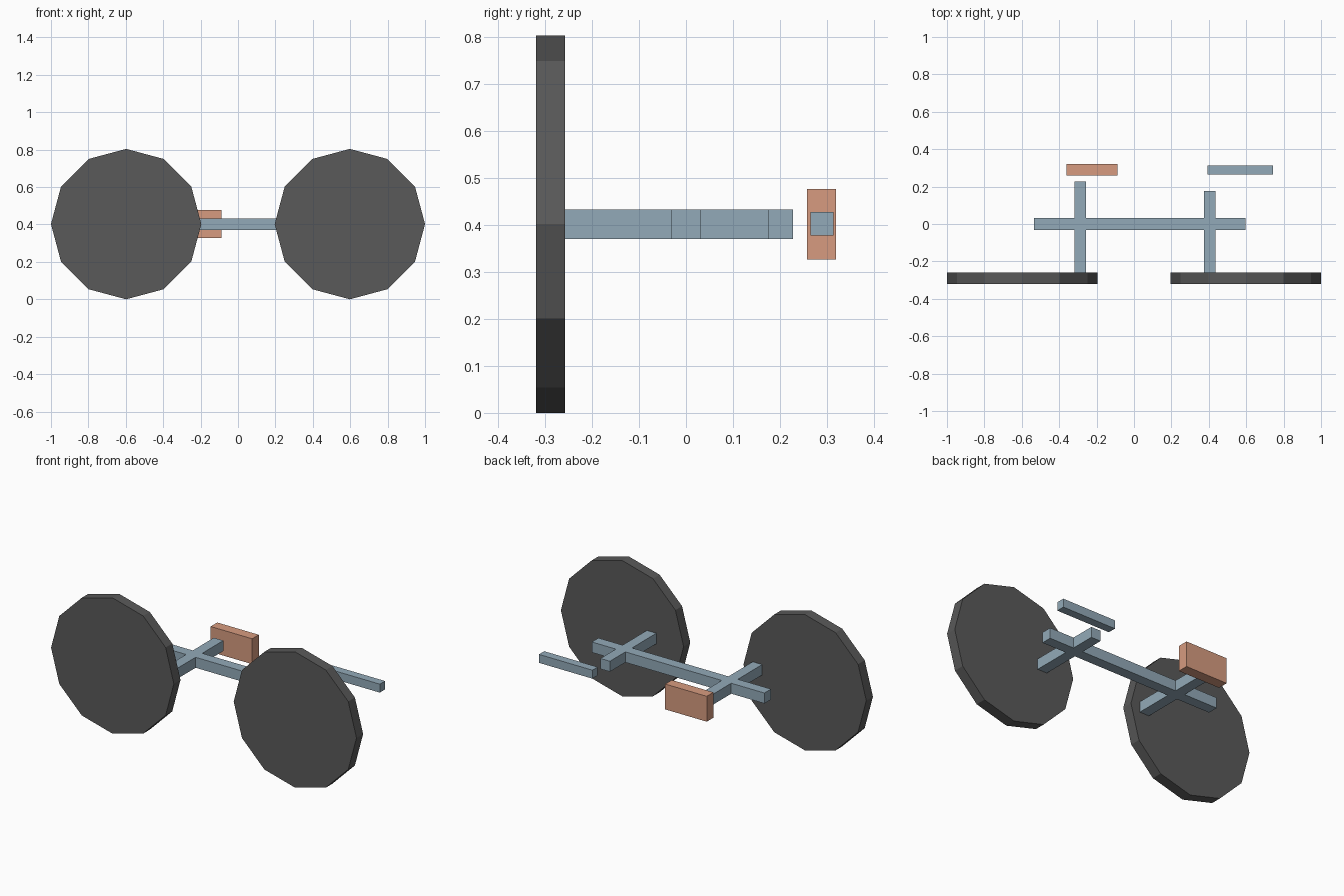
import bpy
import bmesh
from math import pi
from mathutils import Matrix

cube = bpy.data.objects.get("Cube")
if cube:
    bpy.data.objects.remove(cube, do_unlink=True)


def material(name, rgb):
    mat = bpy.data.materials.new(name)
    mat.use_nodes = True
    color = (*rgb, 1.0)
    mat.diffuse_color = color
    mat.node_tree.nodes["Principled BSDF"].inputs["Base Color"].default_value = color
    return mat


def finish(name, bm, mat):
    bmesh.ops.recalc_face_normals(bm, faces=bm.faces[:])
    mesh = bpy.data.meshes.new(name)
    bm.to_mesh(mesh)
    bm.free()
    mesh.materials.append(mat)
    obj = bpy.data.objects.new(name, mesh)
    bpy.context.collection.objects.link(obj)
    return obj


def box(name, x, y, z, mat):
    bm = bmesh.new()
    bmesh.ops.create_cube(bm, size=1)
    for v in bm.verts:
        v.co = [r[0] if c < 0 else r[1] for c, r in zip(v.co, (x, y, z))]
    return finish(name, bm, mat)


steel = material("blue grey", (0.29, 0.40, 0.48))
dark = material("dark grey", (0.10, 0.10, 0.10))
clay = material("clay orange", (0.68, 0.33, 0.215))

RADIUS = 0.402
WHEEL_FRONT, WHEEL_BACK = -0.32, -0.258

# Twelve-sided wheels, with a corner pointing sideways
for name, x in (("right_wheel", -0.598), ("left_wheel", 0.598)):
    bm = bmesh.new()
    bmesh.ops.create_cone(bm, cap_ends=True, segments=12, radius1=RADIUS,
                          radius2=RADIUS, depth=WHEEL_BACK - WHEEL_FRONT)
    place = Matrix.Translation((x, (WHEEL_FRONT + WHEEL_BACK) / 2, RADIUS))
    bmesh.ops.transform(bm, matrix=place @ Matrix.Rotation(pi / 2, 4, "X"), verts=bm.verts)
    finish(name, bm, dark)

# One-piece frame: a long beam crossed by two axles
HALF = 0.031
BEAM = (-0.535, 0.595)
AXLES = ((-0.287, 0.228), (0.406, 0.176))  # centre x, back end y


def side(y, ends):
    points = [(BEAM[0], y)]
    for (x, _), end in zip(AXLES, ends):
        points += [(x - HALF, y), (x - HALF, end), (x + HALF, end), (x + HALF, y)]
    return points + [(BEAM[1], y)]


outline = side(-HALF, [WHEEL_BACK] * 2) + side(HALF, [a[1] for a in AXLES])[::-1]
bm = bmesh.new()
base = bm.faces.new([bm.verts.new((x, y, RADIUS - HALF)) for x, y in outline])
top = bmesh.ops.extrude_face_region(bm, geom=[base], use_keep_orig=True)
bmesh.ops.translate(bm, vec=(0, 0, 2 * HALF),
                    verts=[v for v in top["geom"] if isinstance(v, bmesh.types.BMVert)])
finish("frame", bm, steel)

# Loose parts behind the frame
box("back_block", (-0.36, -0.088), (0.258, 0.32), (0.327, 0.477), clay)
box("back_bar", (0.393, 0.743), (0.265, 0.314), (0.378, 0.428), steel)
